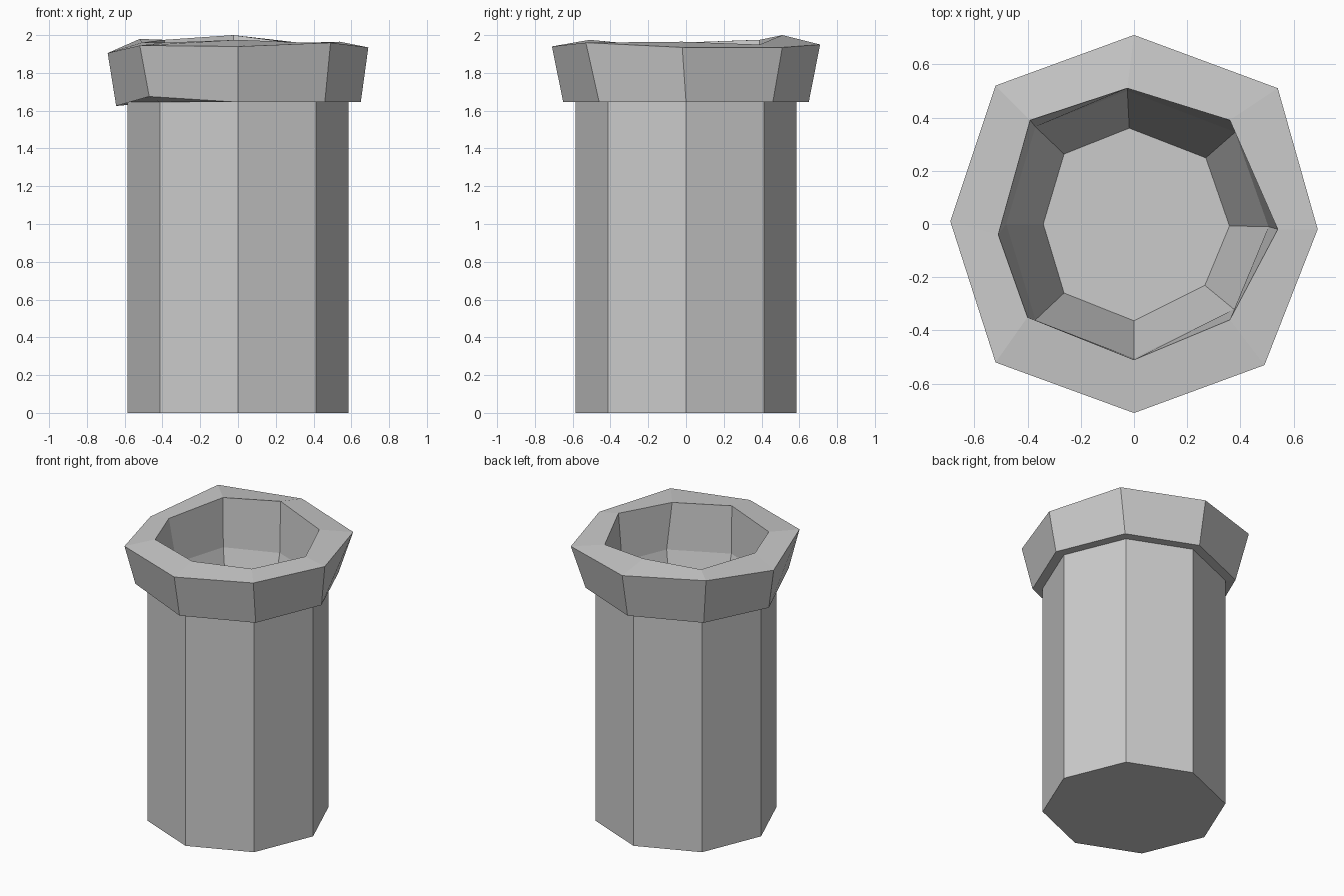
import bpy
import bmesh
from math import cos, sin, pi

cube = bpy.data.objects.get("Cube")
if cube:
    bpy.data.objects.remove(cube, do_unlink=True)

# One plain grey for the whole pipe
grey = bpy.data.materials.new("light_grey")
grey.use_nodes = True
colour = (0.6, 0.6, 0.6, 1)
grey.diffuse_color = colour
grey.node_tree.nodes["Principled BSDF"].inputs["Base Color"].default_value = colour


def octagon(radius, z):
    return [(radius * cos(i * pi / 4), radius * sin(i * pi / 4), z) for i in range(8)]


def loft(name, rings, cap_start=False, cap_end=False):
    """Join successive eight-sided rings with flat quads."""
    bm = bmesh.new()
    loops = [[bm.verts.new(p) for p in ring] for ring in rings]
    for low, high in zip(loops, loops[1:]):
        for i in range(8):
            j = (i + 1) % 8
            bm.faces.new((low[i], low[j], high[j], high[i]))
    if cap_start:
        bm.faces.new(loops[0][::-1])
    if cap_end:
        bm.faces.new(loops[-1])
    mesh = bpy.data.meshes.new(name)
    bm.to_mesh(mesh)
    bm.free()
    mesh.materials.append(grey)
    obj = bpy.data.objects.new(name, mesh)
    bpy.context.collection.objects.link(obj)
    return obj


# Hand-shaped uneven rim, listed anticlockwise from the left side
rim_bottom = octagon(0.65, 1.645)
rim_bottom[5] = (-0.47, -0.47, 1.675)
rim_bottom[4] = (-0.645, 0, 1.625)
rim_outer = [(0.69, -0.02, 1.935), (0.54, 0.51, 1.935), (0, 0.71, 1.95), (-0.52, 0.52, 1.98),
             (-0.69, 0.01, 1.905), (-0.52, -0.52, 1.945), (0, -0.71, 1.94), (0.49, -0.53, 1.96)]
rim_inner = [(0.54, -0.02, 1.965), (0.36, 0.39, 1.95), (-0.025, 0.51, 2.0), (-0.39, 0.39, 1.975),
             (-0.51, -0.04, 1.96), (-0.4, -0.35, 1.96), (0, -0.51, 1.975), (0.36, -0.36, 1.96)]
throat = [(0.505, -0.01, 1.64), (0.38, 0.345, 1.64), (-0.025, 0.5, 1.64), (-0.37, 0.365, 1.64),
          (-0.48, 0, 1.64), (-0.37, -0.36, 1.64), (0, -0.505, 1.64), (0.375, -0.32, 1.64)]
floor = [(x * 0.71, y * 0.72, 1.15) for x, y, z in throat]

# Body, rim and tapering hollow form one continuous shell
loft("pipe", [octagon(0.585, 0), octagon(0.585, 1.645), rim_bottom, rim_outer,
              rim_inner, throat, floor], cap_start=True, cap_end=True)
